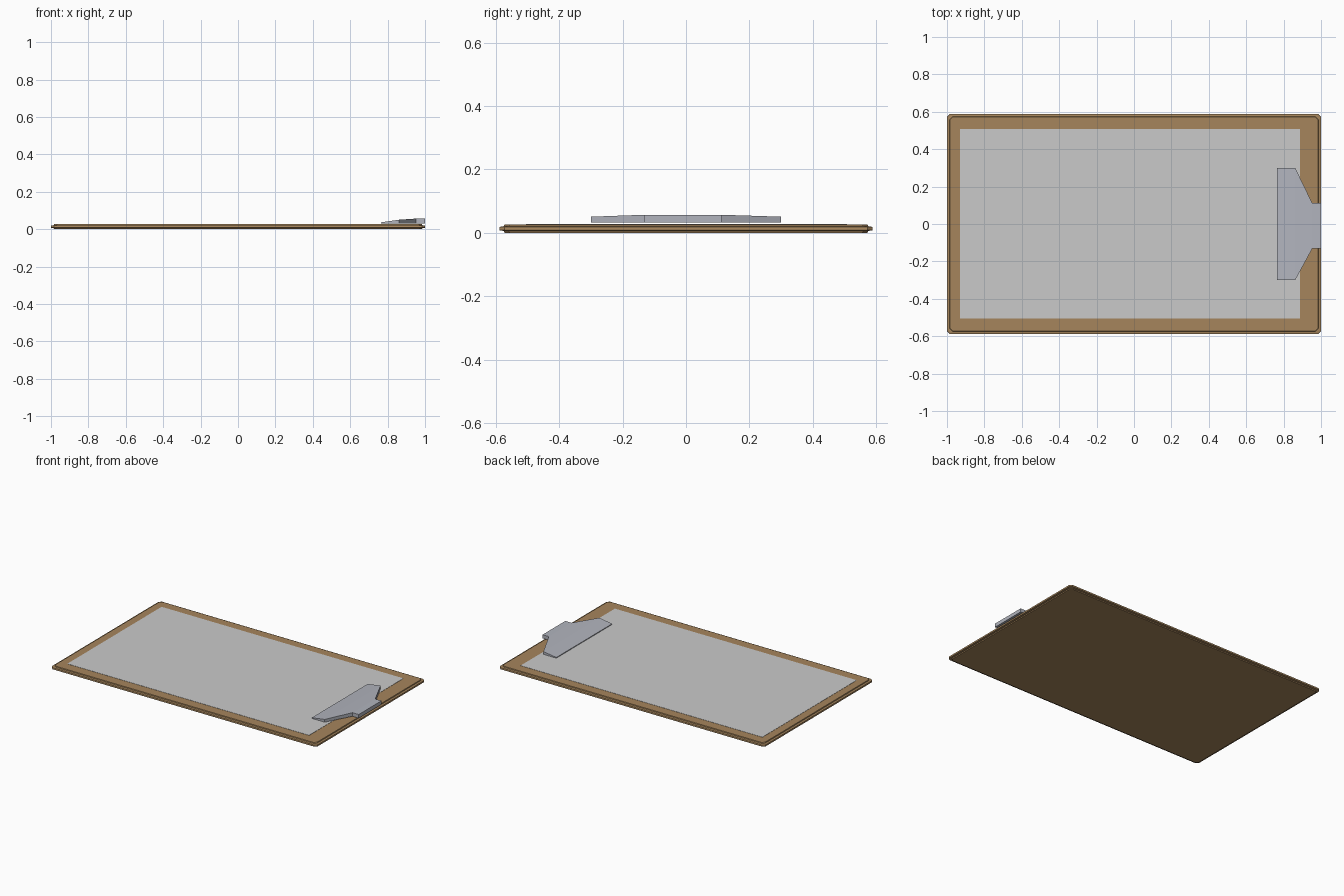
import bpy, bmesh

if "Cube" in bpy.data.objects:
    bpy.data.objects.remove(bpy.data.objects["Cube"])


def material(name, rgb):
    m = bpy.data.materials.new(name)
    m.diffuse_color = (*rgb, 1)
    m.use_nodes = True
    m.node_tree.nodes["Principled BSDF"].inputs["Base Color"].default_value = m.diffuse_color
    return m


def loft(name, rings, mat):
    """Bridge equal-length rings of points and cap both ends."""
    bm = bmesh.new()
    loops = [[bm.verts.new(p) for p in ring] for ring in rings]
    n = len(loops[0])
    for a, b in zip(loops, loops[1:]):
        for i in range(n):
            j = (i + 1) % n
            bm.faces.new((a[i], a[j], b[j], b[i]))
    bm.faces.new(loops[0][::-1])
    bm.faces.new(loops[-1])
    bmesh.ops.recalc_face_normals(bm, faces=bm.faces)
    me = bpy.data.meshes.new(name)
    bm.to_mesh(me)
    bm.free()
    me.materials.append(mat)
    ob = bpy.data.objects.new(name, me)
    bpy.context.collection.objects.link(ob)
    return ob


def chamfered(hx, hy, c, z):
    """Rectangle with cut corners at height z."""
    return [(hx - c, -hy, z), (hx, -hy + c, z), (hx, hy - c, z), (hx - c, hy, z),
            (-hx + c, hy, z), (-hx, hy - c, z), (-hx, -hy + c, z), (-hx + c, -hy, z)]


brown = material("board brown", (0.38, 0.235, 0.107))
white = material("paper grey", (0.59, 0.59, 0.59))
steel = material("clip steel", (0.44, 0.455, 0.51))

# Board with a thin rim projecting around its middle
profile = [(0.016, 0.0), (0.014, 0.006), (0.001, 0.008),
           (0.0, 0.013), (0.001, 0.019), (0.014, 0.021), (0.016, 0.027)]
loft("board", [chamfered(1 - d, 0.588 - d, 0.016, z) for d, z in profile], brown)

# Paper sheet
loft("paper", [[(-0.93, -0.505, z), (0.888, -0.505, z), (0.888, 0.508, z), (-0.93, 0.508, z)]
               for z in (0.0265, 0.0285)], white)

# Clip: cross-sections along x, thin lip rising to a narrow tab
sections = [(0.765, -0.3, 0.3, 0.037), (0.862, -0.3, 0.3, 0.051),
            (0.953, -0.132, 0.112, 0.057), (1.0, -0.132, 0.112, 0.057)]
loft("clip", [[(x, a, 0.032), (x, b, 0.032), (x, b, t), (x, a, t)]
              for x, a, b, t in sections], steel)
